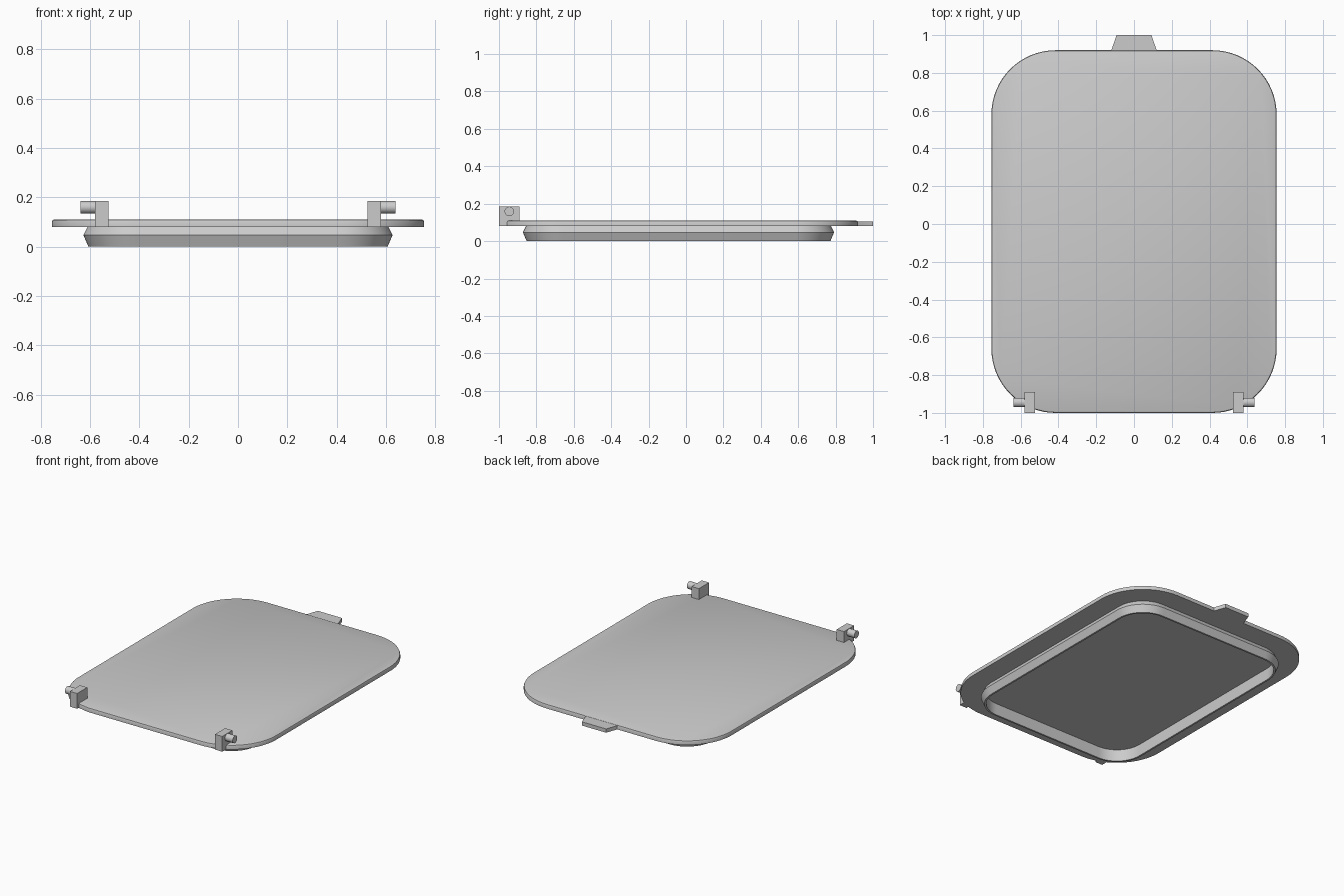
import bpy
import bmesh
from math import cos, sin, pi, radians
from mathutils import Matrix, Vector

if "Cube" in bpy.data.objects:
    bpy.data.objects.remove(bpy.data.objects["Cube"], do_unlink=True)

grey = bpy.data.materials.new("light grey")
grey.use_nodes = True
colour = (0.6, 0.6, 0.6, 1)
grey.diffuse_color = colour
grey.node_tree.nodes["Principled BSDF"].inputs["Base Color"].default_value = colour

HALF_X, HALF_Y, CENTRE_Y, RADIUS = 0.755, 0.96, -0.04, 0.34


def finish(bm, name):
    bmesh.ops.recalc_face_normals(bm, faces=bm.faces)
    mesh = bpy.data.meshes.new(name)
    bm.to_mesh(mesh)
    bm.free()
    mesh.materials.append(grey)
    obj = bpy.data.objects.new(name, mesh)
    bpy.context.collection.objects.link(obj)
    bpy.ops.object.select_all(action='DESELECT')
    obj.select_set(True)
    bpy.context.view_layer.objects.active = obj
    bpy.ops.object.shade_smooth_by_angle(angle=radians(30))
    return obj


def rounded_loop(bm, inset, z, steps=16):
    """Rounded rectangle, inset from the outline of the lid."""
    r = RADIUS - inset
    verts = []
    for corner, (sx, sy) in enumerate([(1, 1), (-1, 1), (-1, -1), (1, -1)]):
        for i in range(steps + 1):
            a = (corner + i / steps) * pi / 2
            verts.append(bm.verts.new((sx * (HALF_X - RADIUS) + r * cos(a),
                                       CENTRE_Y + sy * (HALF_Y - RADIUS) + r * sin(a), z)))
    return verts


def sweep(name, profile, closed):
    """Join rounded loops along an (inset, z) profile, capped or closed."""
    bm = bmesh.new()
    loops = [rounded_loop(bm, *p) for p in profile]
    pairs = list(zip(loops, loops[1:]))
    if closed:
        pairs.append((loops[-1], loops[0]))
    else:
        bm.faces.new(loops[0])
        bm.faces.new(loops[-1])
    for low, high in pairs:
        for i in range(len(low)):
            j = (i + 1) % len(low)
            bm.faces.new((low[i], low[j], high[j], high[i]))
    return finish(bm, name)


# Flat lid with a softened top edge
sweep("lid_plate", [(0, 0.08), (0, 0.1), (0.003, 0.107), (0.01, 0.11)], False)

# Hollow snap-in rim under the lid
sweep("sealing_rim", [(0.145, 0.081), (0.128, 0.047), (0.148, 0),
                      (0.16, 0), (0.16, 0.081)], True)

# Tapered finger tab at the back
bm = bmesh.new()
outline = [(-0.135, 0.9), (-0.12, 0.92), (-0.092, 1), (0.092, 1), (0.12, 0.92), (0.135, 0.9)]
base = bm.faces.new([bm.verts.new((x, y, 0.08)) for x, y in outline])
top = bmesh.ops.extrude_face_region(bm, geom=[base])
bmesh.ops.translate(bm, vec=(0, 0, 0.026),
                    verts=[v for v in top["geom"] if isinstance(v, bmesh.types.BMVert)])
finish(bm, "finger_tab")

# Hinge blocks with outward pins at the front corners
for side, label in ((1, "left"), (-1, "right")):
    bm = bmesh.new()
    bmesh.ops.create_cube(bm, size=1, matrix=Matrix.LocRotScale(
        Vector((side * 0.5525, -0.945, 0.1325)), None, Vector((0.055, 0.11, 0.105))))
    finish(bm, label + "_hinge_block")

    bm = bmesh.new()
    bmesh.ops.create_cone(bm, cap_ends=True, segments=32, radius1=0.025, radius2=0.025,
                          depth=0.07, matrix=Matrix.Translation((side * 0.603, -0.945, 0.159))
                          @ Matrix.Rotation(pi / 2, 4, 'Y'))
    finish(bm, label + "_hinge_pin")
